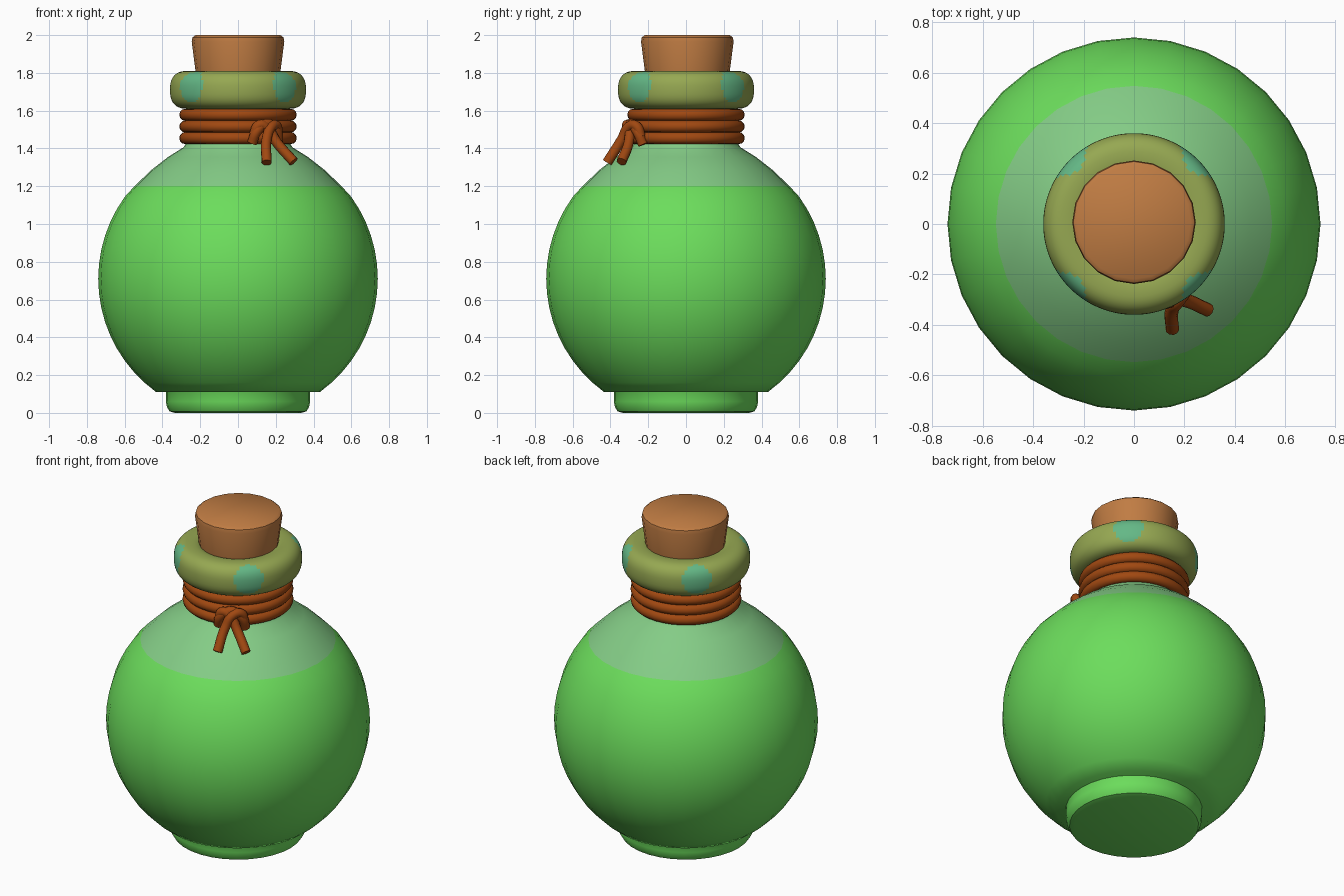
import bpy, bmesh, math
from mathutils import Vector

if "Cube" in bpy.data.objects:
    bpy.data.objects.remove(bpy.data.objects["Cube"])


def material(name, rgb):
    lin = [((c / 255 + 0.055) / 1.055) ** 2.4 for c in rgb] + [1]
    m = bpy.data.materials.new(name)
    m.use_nodes = True
    m.diffuse_color = lin
    m.node_tree.nodes["Principled BSDF"].inputs["Base Color"].default_value = lin
    return m


LIQUID = material("green liquid", (108, 221, 92))
GLASS = material("pale green glass", (132, 204, 134))
RIM = material("olive rim", (150, 168, 82))
PATCH = material("teal patch", (100, 184, 134))
CORK = material("cork", (192, 124, 67))
ROPE = material("brown rope", (160, 72, 17))


def finish(obj, angle=40):
    bpy.ops.object.select_all(action='DESELECT')
    obj.select_set(True)
    bpy.context.view_layer.objects.active = obj
    bpy.ops.object.shade_smooth_by_angle(angle=math.radians(angle))
    return obj


def lathe(name, profile, sides, mats, closed=False, rule=None, angle=40):
    """Spin an (r, z) profile listed from bottom to top around the z axis."""
    bm = bmesh.new()
    rings = [[bm.verts.new((r * math.cos(t), r * math.sin(t), z))
              for t in (math.tau * i / sides for i in range(sides))]
             for r, z in profile]
    pairs = list(zip(rings, rings[1:]))
    if closed:
        pairs.append((rings[-1], rings[0]))
    else:
        bm.faces.new(rings[0][::-1])
        bm.faces.new(rings[-1])
    for lo, hi in pairs:
        for i in range(sides):
            j = (i + 1) % sides
            bm.faces.new((lo[i], lo[j], hi[j], hi[i]))
    if rule:
        for f in bm.faces:
            f.material_index = rule(f.calc_center_median())
    bmesh.ops.recalc_face_normals(bm, faces=bm.faces)
    mesh = bpy.data.meshes.new(name)
    bm.to_mesh(mesh)
    bm.free()
    obj = bpy.data.objects.new(name, mesh)
    bpy.context.collection.objects.link(obj)
    for m in mats:
        mesh.materials.append(m)
    return finish(obj, angle)


# Round flask body, pale above the liquid level
LEVEL, MID, R = 1.2, 0.71, 0.74
heights = [MID + R * math.sin(math.radians(a)) for a in range(-54, 40, 6)]
profile = [(math.sqrt(R * R - (z - MID) ** 2), z) for z in heights]
profile += [(0.548, LEVEL), (0.46, 1.285), (0.37, 1.355), (0.29, 1.405),
            (0.265, 1.44), (0.265, 1.6)]
lathe("flask_body", profile, 32, [LIQUID, GLASS],
      rule=lambda c: int(c.z > LEVEL))

# Foot with rounded edges
lathe("foot", [(0.335, 0), (0.362, 0.008), (0.376, 0.03), (0.382, 0.06),
               (0.382, 0.11), (0.4, 0.14)], 32, [LIQUID])

# Neck collar and thick rim with four painted patches
lathe("neck_collar", [(0.265, 1.59), (0.272, 1.6), (0.285, 1.64)], 32, [RIM])


def bulge(t, half):
    return half * math.copysign(abs(t) ** 0.8, t)


section = [(0.268 + bulge(math.cos(a), 0.092), 1.71 + bulge(math.sin(a), 0.1))
           for a in (math.tau * i / 40 for i in range(40))]


def on_patch(c):
    d = Vector((abs(c.x) - 0.25, abs(c.y) - 0.25, (c.z - 1.73) * 0.95))
    return int(d.length < 0.084)


lathe("rim", section, 128, [RIM, PATCH], closed=True, rule=on_patch)

# Tapered cork stopper
cork = lathe("cork_stopper", [(0.205, 1.62), (0.225, 1.81), (0.245, 1.965),
                              (0.241, 1.988), (0.225, 2.0)], 20, [CORK])
cork.location.y = 0.007

# Three turns of rope
for i, z in enumerate((1.455, 1.516, 1.578)):
    bpy.ops.mesh.primitive_torus_add(location=(0, 0, z), major_radius=0.279,
                                     minor_radius=0.032, major_segments=40,
                                     minor_segments=12)
    ring = bpy.context.object
    ring.name = f"rope_turn_{i + 1}"
    ring.data.materials.append(ROPE)
    finish(ring, 60)

# Knot, placed by offsets along the rope (u), outward (v) and height
heading = math.radians(-62)
OUT = Vector((math.cos(heading), math.sin(heading), 0))
ALONG = Vector((-OUT.y, OUT.x, 0))


def strand(name, points, radius=0.027):
    cu = bpy.data.curves.new(name, 'CURVE')
    cu.dimensions = '3D'
    cu.bevel_depth = radius
    cu.bevel_resolution = 3
    cu.resolution_u = 6
    cu.use_fill_caps = True
    sp = cu.splines.new('BEZIER')
    sp.bezier_points.add(len(points) - 1)
    for bp, (u, v, z) in zip(sp.bezier_points, points):
        bp.co = ALONG * u + OUT * (0.31 + v) + Vector((0, 0, z))
        bp.handle_left_type = bp.handle_right_type = 'AUTO'
    cu.materials.append(ROPE)
    obj = bpy.data.objects.new(name, cu)
    bpy.context.collection.objects.link(obj)


strand("knot_loop", [(-0.075, -0.01, 1.43), (-0.06, 0.015, 1.49),
                     (0, 0.02, 1.53), (0.06, 0.015, 1.49), (0.08, -0.01, 1.42)])
strand("knot_tail_right", [(0.075, 0, 1.46), (0.055, 0.02, 1.52), (0.015, 0.04, 1.515),
                           (-0.025, 0.06, 1.45), (-0.062, 0.13, 1.325)])
strand("knot_tail_left", [(-0.07, 0, 1.47), (-0.045, 0.02, 1.525), (0, 0.03, 1.5),
                          (0.04, 0.055, 1.43), (0.1, 0.13, 1.33)])
